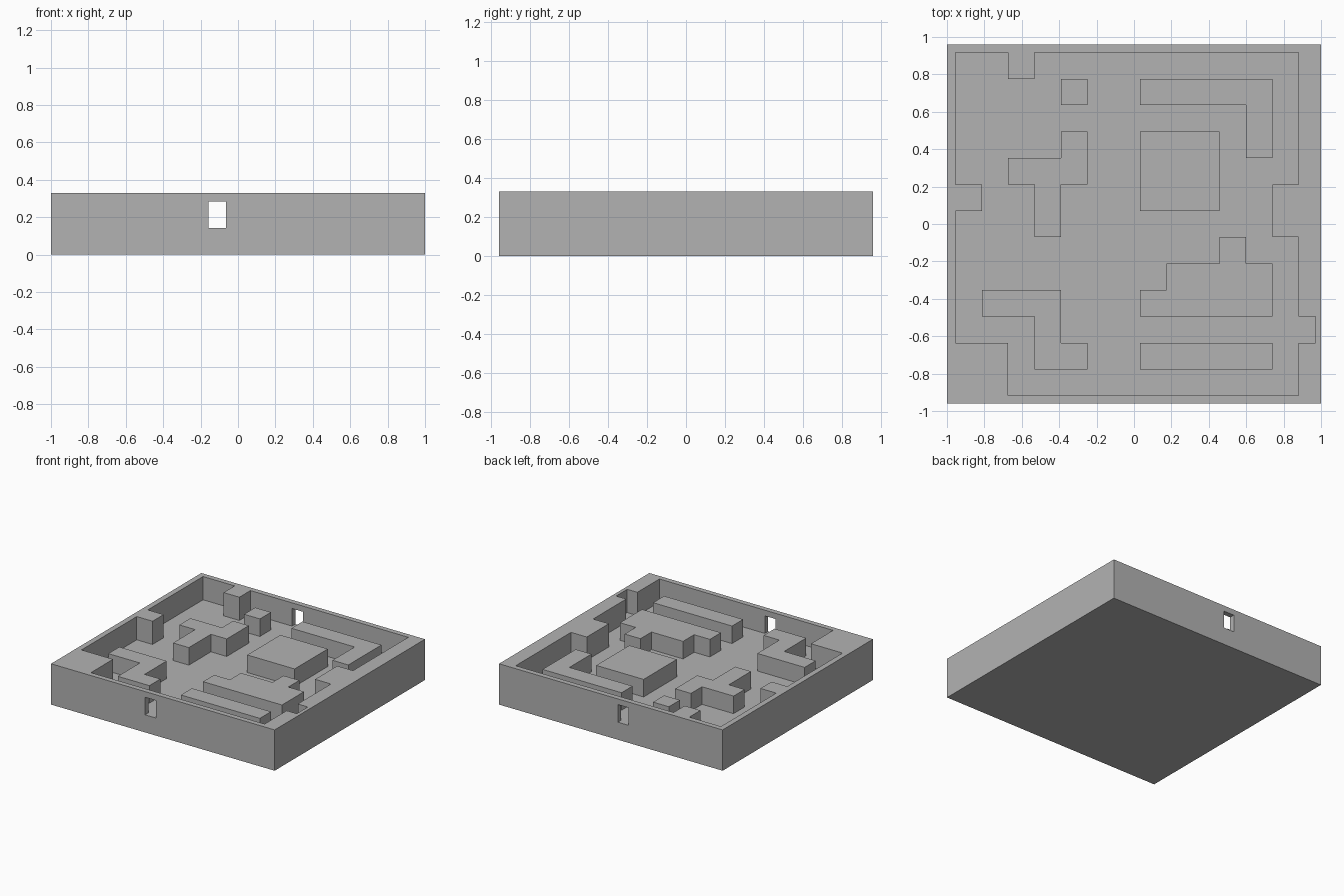
import bpy
import bmesh

cube = bpy.data.objects.get("Cube")
if cube:
    bpy.data.objects.remove(cube, do_unlink=True)

# Maze grid: one cell, and the corner of the first cell
CELL = 0.1412
X0, Y0 = -0.955, -0.918
FLOOR, BLOCK_TOP, WALL_TOP = 0.142, 0.284, 0.33
HALF_X, HALF_Y = 1.0, 0.96

grey = bpy.data.materials.new("plain_grey")
grey.use_nodes = True
colour = (0.45, 0.45, 0.45, 1)
grey.diffuse_color = colour
grey.node_tree.nodes["Principled BSDF"].inputs["Base Color"].default_value = colour


def prism(name, outline, bottom, top):
    """Extrude a flat outline upwards into a solid."""
    bm = bmesh.new()
    face = bm.faces.new([bm.verts.new((x, y, bottom)) for x, y in outline])
    grown = bmesh.ops.extrude_face_region(bm, geom=[face])["geom"]
    moved = [v for v in grown if isinstance(v, bmesh.types.BMVert)]
    bmesh.ops.translate(bm, verts=moved, vec=(0, 0, top - bottom))
    bmesh.ops.recalc_face_normals(bm, faces=bm.faces)
    mesh = bpy.data.meshes.new(name)
    bm.to_mesh(mesh)
    bm.free()
    mesh.materials.append(grey)
    obj = bpy.data.objects.new(name, mesh)
    bpy.context.collection.objects.link(obj)
    return obj


def rect(x1, y1, x2, y2):
    return [(x1, y1), (x2, y1), (x2, y2), (x1, y2)]


def cells(outline):
    return [(X0 + CELL * i, Y0 + CELL * j) for i, j in outline]


# Solid tray
tray = prism("tray", rect(-HALF_X, -HALF_Y, HALF_X, HALF_Y), 0, WALL_TOP)

# Open room with its wall bumps and side niche, and the doorway through both ends
room = prism("room_cutter", cells([
    (0, 13), (2, 13), (2, 12), (3, 12), (3, 13), (13, 13), (13, 8), (12, 8),
    (12, 6), (13, 6), (13, 3), (13.64, 3), (13.64, 2), (13, 2), (13, 0),
    (2, 0), (2, 2), (0, 2), (0, 7), (1, 7), (1, 8), (0, 8)]), FLOOR, 0.5)
door = prism("door_cutter", rect(-0.159, -1.1, -0.063, 1.1), FLOOR, BLOCK_TOP)

for cutter in (room, door):
    mod = tray.modifiers.new(cutter.name, "BOOLEAN")
    mod.operation = "DIFFERENCE"
    mod.solver = "EXACT"
    mod.object = cutter

# Bake the cuts and drop the cutters
bpy.context.view_layer.update()
evaluated = tray.evaluated_get(bpy.context.evaluated_depsgraph_get())
cut_mesh = bpy.data.meshes.new_from_object(evaluated)
tray.modifiers.clear()
tray.data = cut_mesh
for cutter in (room, door):
    bpy.data.objects.remove(cutter, do_unlink=True)

# Free-standing blocks, drawn in grid cells
blocks = {
    "small_block": rect(4, 11, 5, 12),
    "square_block": rect(7, 7, 10, 10),
    "front_bar": rect(7, 1, 12, 2),
    "back_corner_block": [(7, 12), (12, 12), (12, 9), (11, 9), (11, 11), (7, 11)],
    "cross_block": [(4, 10), (5, 10), (5, 8), (4, 8), (4, 6), (3, 6),
                    (3, 8), (2, 8), (2, 9), (4, 9)],
    "zigzag_block": [(1, 4), (4, 4), (4, 2), (5, 2), (5, 1), (3, 1), (3, 3), (1, 3)],
    "stepped_block": [(10, 6), (11, 6), (11, 5), (12, 5), (12, 3), (7, 3),
                      (7, 4), (8, 4), (8, 5), (10, 5)],
}
for name, outline in blocks.items():
    prism(name, cells(outline), FLOOR - 0.01, BLOCK_TOP)
